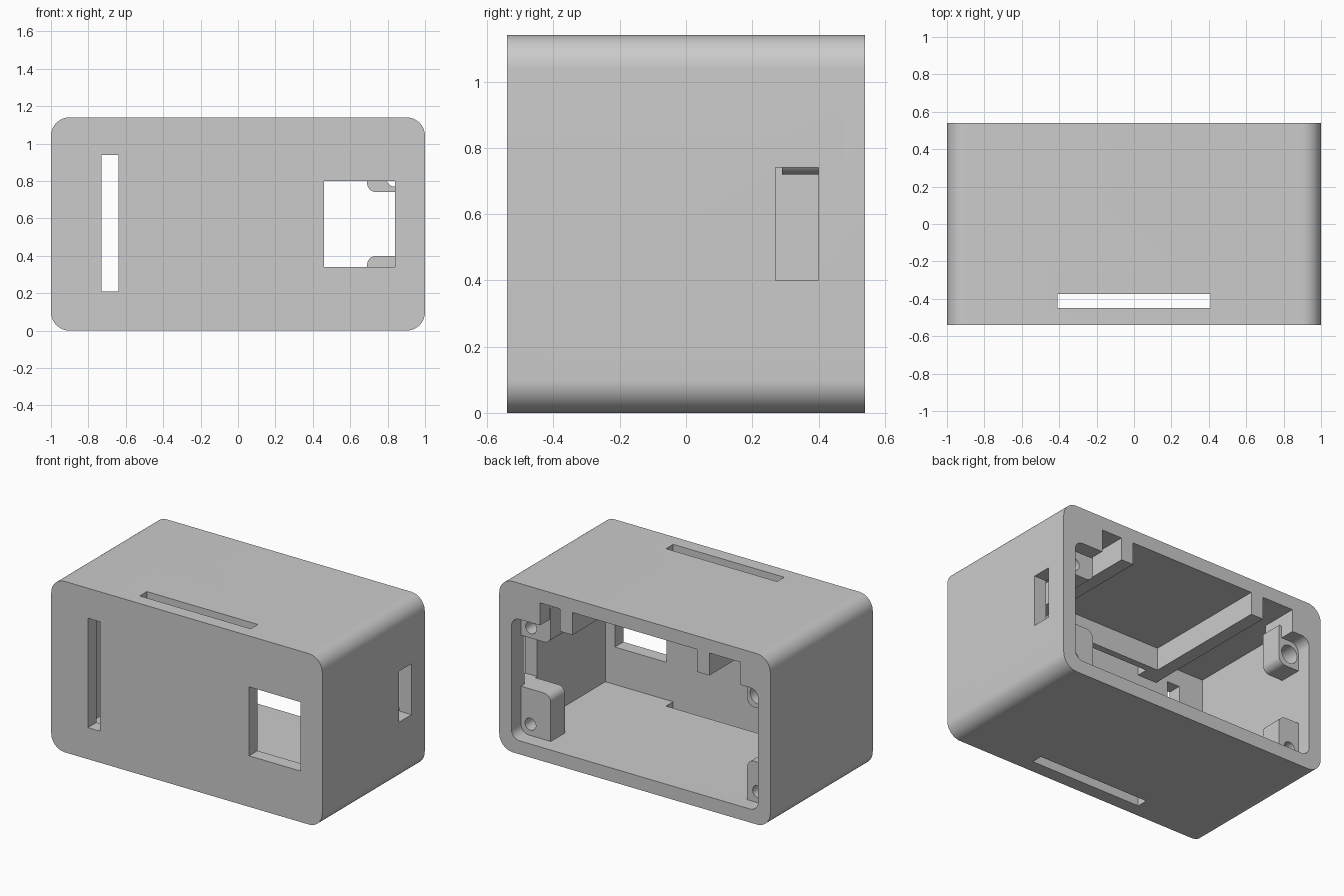
import bpy, bmesh, math

old = bpy.data.objects.get("Cube")
if old:
    bpy.data.objects.remove(old)

grey = bpy.data.materials.new("plain_grey")
grey.use_nodes = True
colour = (0.6, 0.6, 0.6, 1)
grey.diffuse_color = colour
grey.node_tree.nodes["Principled BSDF"].inputs["Base Color"].default_value = colour


def block(name, x, y, z, radius=0, corners="", steps=12):
    """Prism along y; corners lists which x-z corners are rounded."""
    spots = {"a": (x[0], z[0], 1, 1), "b": (x[1], z[0], -1, 1),
             "c": (x[1], z[1], -1, -1), "d": (x[0], z[1], 1, -1)}
    outline = []
    for i, (key, (cx, cz, sx, sz)) in enumerate(spots.items()):
        if key not in corners:
            outline.append((cx, cz))
            continue
        for k in range(steps + 1):
            a = math.pi + math.pi / 2 * (i + k / steps)
            outline.append((cx + radius * (sx + math.cos(a)),
                            cz + radius * (sz + math.sin(a))))
    bm = bmesh.new()
    face = bm.faces.new([bm.verts.new((px, y[0], pz)) for px, pz in outline])
    grown = bmesh.ops.extrude_face_region(bm, geom=[face])["geom"]
    bmesh.ops.translate(bm, vec=(0, y[1] - y[0], 0),
                        verts=[g for g in grown if isinstance(g, bmesh.types.BMVert)])
    bmesh.ops.recalc_face_normals(bm, faces=bm.faces)
    mesh = bpy.data.meshes.new(name)
    bm.to_mesh(mesh)
    bm.free()
    ob = bpy.data.objects.new(name, mesh)
    bpy.context.collection.objects.link(ob)
    return ob


def combine(target, tool, operation="DIFFERENCE"):
    """Apply a boolean and remove the tool."""
    tool.hide_render = True
    mod = target.modifiers.new("bool", "BOOLEAN")
    mod.operation, mod.object, mod.solver = operation, tool, "EXACT"
    bpy.context.view_layer.update()
    graph = bpy.context.evaluated_depsgraph_get()
    mesh = bpy.data.meshes.new_from_object(target.evaluated_get(graph))
    target.modifiers.clear()
    target.data = mesh
    bpy.data.objects.remove(tool)


def cut(*args, **kw):
    combine(case, block("cutter", *args, **kw))


def add(*args, **kw):
    combine(case, block("addition", *args, **kw), "UNION")


# Outer case, open at the back
case = block("case_shell", (-1, 1), (-0.54, 0.54), (0, 1.14), 0.1, "abcd")

# Main cavity, then the narrower back opening and its raised middle
cut((-0.91, 0.91), (-0.45, 0.29), (0.09, 1.05))
cut((-0.91, 0.91), (0.25, 0.6), (0.09, 0.9), radius=0.06, corners="abcd")
cut((-0.78, 0.70), (0.25, 0.6), (0.5, 1.05))

# U-shaped holder under the ceiling
for side in (-1, 1):
    add(sorted((side * 0.46, side * 0.55)), (-0.47, 0.54), (0.9, 1.08))
add((-0.5, 0.5), (-0.47, -0.33), (0.9, 1.08))

# Screw bosses in the corners, with through holes
bosses = [((0.69, 0.95), (0.05, 0.40), "d", 0.84, 0.165, 0.04),
          ((0.69, 0.95), (0.74, 0.98), "a", 0.835, 0.81, 0.04),
          ((-0.95, -0.76), (0.05, 0.36), "c", -0.84, 0.165, 0.04),
          ((-0.95, -0.76), (0.72, 0.98), "b", -0.84, 0.81, 0.06)]
for x, z, corner, hx, hz, r in bosses:
    add(x, (0.29, 0.44), z, radius=0.05, corners=corner)
    cut((hx - r, hx + r), (0.2, 0.5), (hz - r, hz + r), radius=r * 0.999, corners="abcd")

# Front window and tall slot
cut((0.46, 0.84), (-0.6, -0.4), (0.34, 0.80))
cut((-0.73, -0.64), (-0.6, -0.4), (0.21, 0.94))

# Long slots through roof and floor, and the side port
cut((-0.41, 0.41), (-0.45, -0.375), (0.8, 1.2))
cut((-0.41, 0.41), (-0.45, -0.375), (-0.1, 0.2))
cut((0.85, 1.1), (0.27, 0.40), (0.40, 0.74))

# Finish
case.data.materials.clear()
case.data.materials.append(grey)
for p in case.data.polygons:
    p.material_index = 0
bpy.context.view_layer.objects.active = case
case.select_set(True)
bpy.ops.object.shade_smooth_by_angle(angle=math.radians(30))
